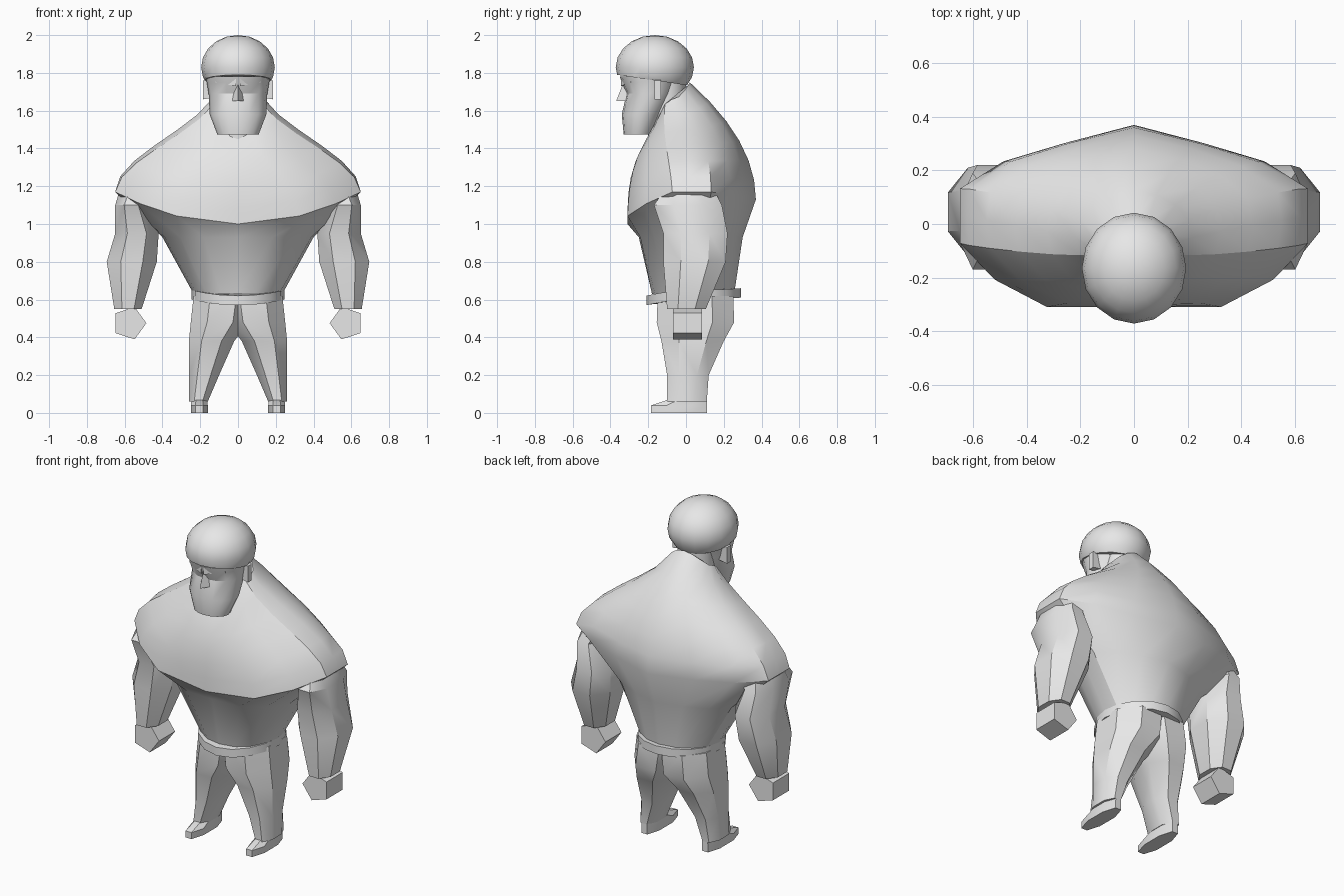
import bpy, bmesh, math
from mathutils import Matrix

cube = bpy.data.objects.get("Cube")
if cube:
    bpy.data.objects.remove(cube)

shade = 0.8
grey = bpy.data.materials.new("plain grey")
grey.use_nodes = True
grey.diffuse_color = (shade, shade, shade, 1)
grey.node_tree.nodes["Principled BSDF"].inputs["Base Color"].default_value = grey.diffuse_color


def finish(name, bm, angle):
    """Turn a bmesh into a named grey object, smooth below the given angle."""
    bmesh.ops.recalc_face_normals(bm, faces=bm.faces)
    mesh = bpy.data.meshes.new(name)
    bm.to_mesh(mesh)
    bm.free()
    mesh.materials.append(grey)
    mesh.shade_smooth()
    mesh.set_sharp_from_angle(angle=math.radians(angle))
    bpy.context.collection.objects.link(bpy.data.objects.new(name, mesh))


def loft(name, rings, side=1, angle=35):
    """Skin a stack of closed rings and cap both ends; side -1 mirrors it."""
    bm = bmesh.new()
    rows = [[bm.verts.new((x * side, y, z)) for x, y, z in ring] for ring in rings]
    count = len(rows[0])
    for low, high in zip(rows, rows[1:]):
        for here in range(count):
            after = (here + 1) % count
            bm.faces.new((low[here], low[after], high[after], high[here]))
    bm.faces.new(rows[0])
    bm.faces.new(rows[-1])
    finish(name, bm, angle)


def full(half):
    """Close a front-to-back half outline by mirroring it."""
    return half + [(-x, y) for x, y in reversed(half[1:-1])]


def mix(start, end, amount):
    return start + (end - start) * amount


def blend(first, second, amount):
    """Outline part way between two outlines."""
    return [(mix(a, c, amount), mix(b, d, amount))
            for (a, b), (c, d) in zip(first, second)]


def body_ring(shape, width, front, back, z, front_rise=0, back_rise=0):
    """Scale an outline; its front and back may rise above its sides."""
    middle, depth = (front + back) / 2, (back - front) / 2
    ring = []
    for x, y in shape:
        rise = back_rise if y > 0 else front_rise
        ring.append((width * x, middle + depth * y, z + rise * (1 - x * x)))
    return ring


def limb_ring(z, inner, outer, front, back):
    """Horizontal rectangle with cut corners."""
    cut_x, cut_y = (outer - inner) * .28, (back - front) * .28
    return [(inner + cut_x, front, z), (outer - cut_x, front, z),
            (outer, front + cut_y, z), (outer, back - cut_y, z),
            (outer - cut_x, back, z), (inner + cut_x, back, z),
            (inner, back - cut_y, z), (inner, front + cut_y, z)]


def limb(name, rows, side):
    loft(name, [limb_ring(*row) for row in rows], side)


def bar(name, path, depth, height, side):
    """Rectangular bar running sideways along a path."""
    corners = ((-depth, -height), (depth, -height), (depth, height), (-depth, height))
    loft(name, [[(x, y + dy, z + dz) for dy, dz in corners] for x, y, z in path], side, 20)


oval = full([(math.sin(math.pi * i / 8), -math.cos(math.pi * i / 8)) for i in range(9)])
chest = full([(0, -1), (.5, -1), (.8, -.7), (1, -.3), (1, 0), (1, .3), (.75, .6), (.4, .8), (0, 1)])

# Torso: tapered belly, then shoulders rounding over from the rim to the collar
torso = [body_ring(oval, .235, -.18, .255, .63),
         body_ring(blend(oval, chest, .6), .4, -.25, .3, .93)]
steps = 6
for step in range(steps + 1):
    t = step / steps
    turn = math.pi * .85
    narrowing = (1 - math.cos(turn * t)) / (1 - math.cos(turn))
    torso.append(body_ring(blend(chest, oval, t), mix(.65, .14, narrowing),
                           mix(-.31, -.17, t ** 3), mix(.37, .02, t ** 2),
                           mix(1.17, 1.66, t), -.17, mix(-.04, .09, t)))
loft("torso", torso, angle=30)

# Belt, dipping at the front
loft("belt", [body_ring(oval, .245, -.21, .29, z, -.03, .01) for z in (.6, .65)])

# Head: jaw, beard, cheeks, eye line and forehead
loft("neck", [body_ring(oval, .11, -.2, 0, z) for z in (1.4, 1.8)])
loft("face", [
    body_ring(oval, .11, -.33, -.17, 1.475),
    body_ring(oval, .15, -.34, -.12, 1.58),
    body_ring(oval, .155, -.315, -.06, 1.69),
    body_ring(oval, .165, -.34, -.04, 1.75),
    body_ring(oval, .17, -.35, -.02, 1.78)], angle=30)
loft("nose", [[(-width, -.31, z), (0, tip, z), (width, -.31, z)]
              for width, tip, z in ((.035, -.37, 1.65), (.01, -.335, 1.74))], angle=20)

# Cap: ellipsoid cut by a plane that drops towards the back
bm = bmesh.new()
bmesh.ops.create_uvsphere(bm, u_segments=16, v_segments=10, radius=1,
                          matrix=Matrix.LocRotScale((0, -.165, 1.83), None, (.195, .207, .17)))
bmesh.ops.bisect_plane(bm, geom=bm.verts[:] + bm.edges[:] + bm.faces[:],
                       plane_co=(0, -.165, 1.76), plane_no=(0, .15, 1), clear_inner=True)
bmesh.ops.holes_fill(bm, edges=bm.edges[:], sides=0)
finish("cap", bm, 45)

for side, label in ((1, "left"), (-1, "right")):
    bar(label + "_brow", ((.01, -.325, 1.75), (.12, -.275, 1.77)), .02, .02, side)
    bar(label + "_ear", ((.13, -.15, 1.72), (.185, -.15, 1.71)), .018, .05, side)

    # Arm, from inside the shoulder to the cuff
    limb(label + "_arm", (
        (1.2, .43, .62, -.1, .14),
        (1.1, .48, .65, -.17, .19),
        (.95, .42, .65, -.12, .22),
        (.8, .43, .695, -.12, .21),
        (.55, .51, .655, -.1, .105)), side)

    # Fist: five-sided block
    turns = [math.tau * i / 5 + math.pi for i in range(5)]
    loft(label + "_hand", [
        [(.575 + .09 * math.cos(a), y, .475 + .09 * math.sin(a)) for a in turns]
        for y in (-.07, .085)], side)

    # Trouser leg, overlapping its twin at the hips
    limb(label + "_leg", (
        (.62, -.08, .235, -.15, .25),
        (.48, -.06, .25, -.155, .255),
        (.38, .02, .26, -.13, .2),
        (.2, .1, .26, -.1, .12),
        (.06, .16, .26, -.1, .11)), side)

    # Shoe: flat sole, low toe, raised heel
    limb(label + "_shoe", (
        (0, .16, .25, -.185, .11),
        (.04, .16, .25, -.185, .11),
        (.075, .165, .245, -.08, .11)), side)
